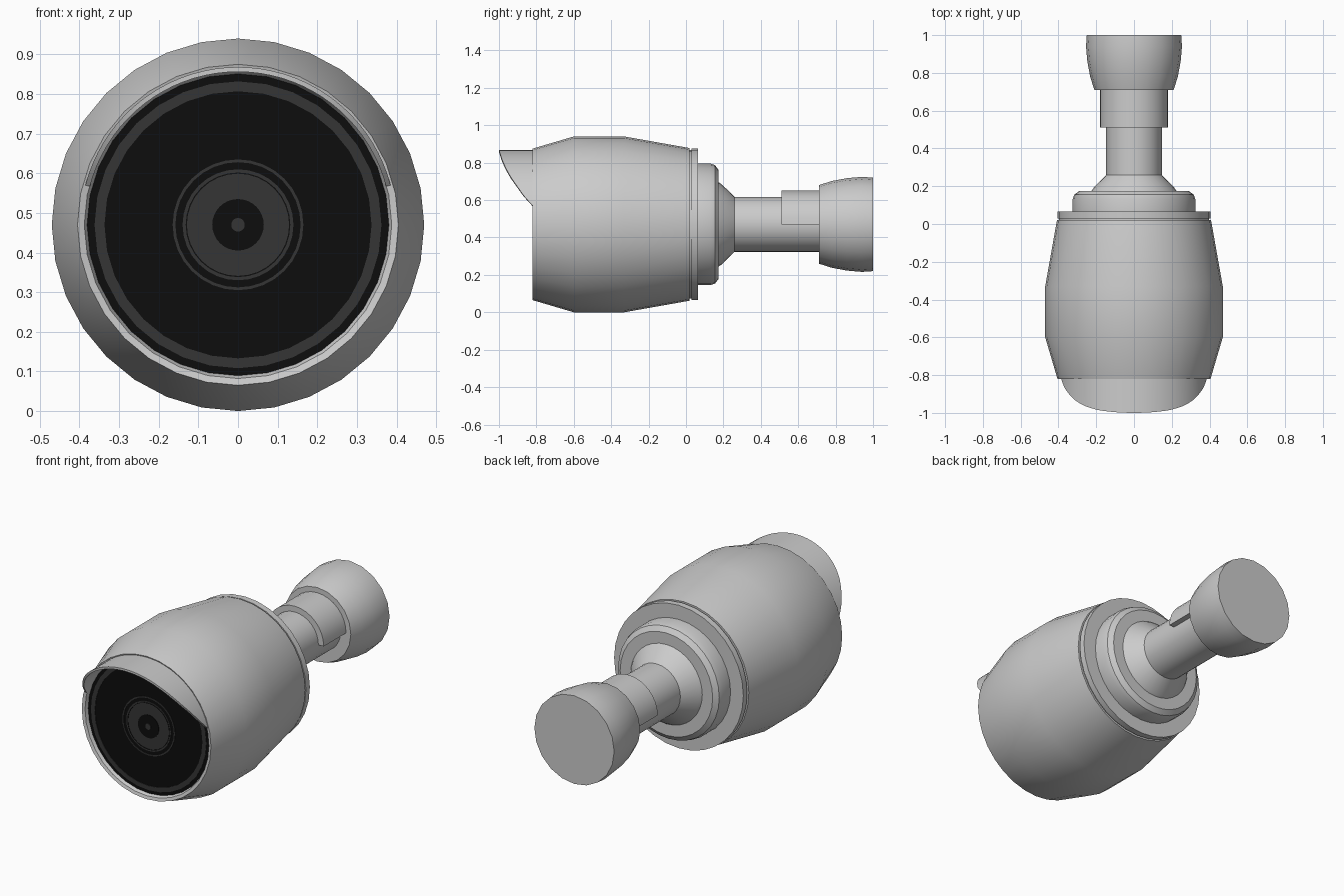
import bpy, bmesh, math

if "Cube" in bpy.data.objects:
    bpy.data.objects.remove(bpy.data.objects["Cube"])

CZ = 0.47  # height of the camera axis


def material(name, v):
    m = bpy.data.materials.new(name)
    m.diffuse_color = (v, v, v, 1)
    m.use_nodes = True
    m.node_tree.nodes["Principled BSDF"].inputs["Base Color"].default_value = m.diffuse_color
    return m


black = material("gloss_black", 0.004)
dark = material("dark_grey", 0.035)


def finish(name, bm, mat=None, angle=35):
    bmesh.ops.remove_doubles(bm, verts=bm.verts, dist=1e-5)
    bmesh.ops.recalc_face_normals(bm, faces=bm.faces)
    me = bpy.data.meshes.new(name)
    bm.to_mesh(me)
    bm.free()
    ob = bpy.data.objects.new(name, me)
    bpy.context.collection.objects.link(ob)
    if mat:
        me.materials.append(mat)
    bpy.ops.object.select_all(action='DESELECT')
    bpy.context.view_layer.objects.active = ob
    ob.select_set(True)
    bpy.ops.object.shade_smooth_by_angle(angle=math.radians(angle))
    return ob


def lathe(name, profile, sides=32, mat=None, half=False, closed=False):
    """Turn (y, radius) points about the camera axis; half keeps the upper side."""
    bm = bmesh.new()
    n = sides // 2 + 1 if half else sides
    rings = []
    for y, r in profile:
        angs = [2 * math.pi * i / sides for i in range(n)]
        rings.append([bm.verts.new((r * math.cos(a), y, CZ + r * math.sin(a))) for a in angs])
    pairs = list(zip(rings, rings[1:]))
    if closed:
        pairs.append((rings[-1], rings[0]))
    for a, b in pairs:
        for i in range(n - 1 if half else n):
            j = (i + 1) % n
            bm.faces.new((a[i], a[j], b[j], b[i]))
    if half:
        bm.faces.new([r[0] for r in rings])
        bm.faces.new([r[-1] for r in rings])
    elif not closed:
        bm.faces.new(rings[0])
        bm.faces.new(rings[-1])
    return finish(name, bm, mat)


# Barrel housing with a hollow front rim
lathe("barrel_housing", [(-0.79, 0.378), (-0.815, 0.388), (-0.82, 0.405), (-0.6, 0.47),
                         (-0.33, 0.47), (0.02, 0.408)])
# Rear seam and flange
lathe("seam", [(0.015, 0.397), (0.035, 0.397)])
lathe("rear_flange", [(0.03, 0.405), (0.065, 0.405)])
# Stepped rear cap and swivel collar
lathe("rear_cap", [(0.06, 0.325), (0.13, 0.325), (0.155, 0.317), (0.175, 0.29)])
lathe("swivel_collar", [(0.17, 0.228), (0.19, 0.215), (0.26, 0.147)])
# Mounting arm, upper half sleeve and wall base
lathe("mount_arm", [(0.25, 0.147), (0.72, 0.147)])
lathe("arm_sleeve", [(0.51, 0.14), (0.51, 0.18), (0.715, 0.18), (0.715, 0.14)], half=True, closed=True)
lathe("wall_base", [(0.71, 0.21), (0.78, 0.232), (0.86, 0.247), (0.94, 0.254), (1.0, 0.25)], sides=20)

# Front glass, trim ring and lens, layered outwards
lathe("front_glass", [(-0.78, 0.382), (-0.797, 0.382)], mat=black)


def ring(name, y, r_out, r_in, mat):
    lathe(name, [(-0.79, r_out), (y, r_out), (y, r_in), (-0.79, r_in)], mat=mat, closed=True)


ring("trim_ring", -0.80, 0.362, 0.337, dark)
ring("lens_bezel", -0.80, 0.165, 0.158, dark)
for name, y, r, mat in (("lens_disc", -0.80, 0.14, dark),
                        ("lens_pupil", -0.803, 0.065, black),
                        ("lens_centre", -0.806, 0.017, dark)):
    lathe(name, [(-0.79, r), (y, r)], mat=mat)
ring("lens_edge", -0.802, 0.132, 0.129, black)

# Curved sun visor: front edge follows (height, y) points
edge = [(0.10, -0.82), (0.15, -0.865), (0.20, -0.90), (0.25, -0.935),
        (0.30, -0.963), (0.35, -0.985), (0.398, -1.0)]


def edge_y(h):
    for (h0, y0), (h1, y1) in zip(edge, edge[1:]):
        if h <= h1:
            return y0 + (y1 - y0) * (h - h0) / (h1 - h0)
    return edge[-1][1]


bm = bmesh.new()
steps, start = 36, math.asin(0.10 / 0.398)
rows = []
for i in range(steps + 1):
    a = start + (math.pi - 2 * start) * i / steps
    c, s = math.cos(a), math.sin(a)
    yf = edge_y(0.398 * s)
    rows.append([bm.verts.new((r * c, y, CZ + r * s))
                 for r, y in ((0.398, -0.80), (0.398, yf), (0.386, yf), (0.386, -0.80))])
for a, b in zip(rows, rows[1:]):
    for k in range(4):
        bm.faces.new((a[k], a[(k + 1) % 4], b[(k + 1) % 4], b[k]))
bm.faces.new(rows[0])
bm.faces.new(rows[-1])
finish("sun_visor", bm)
